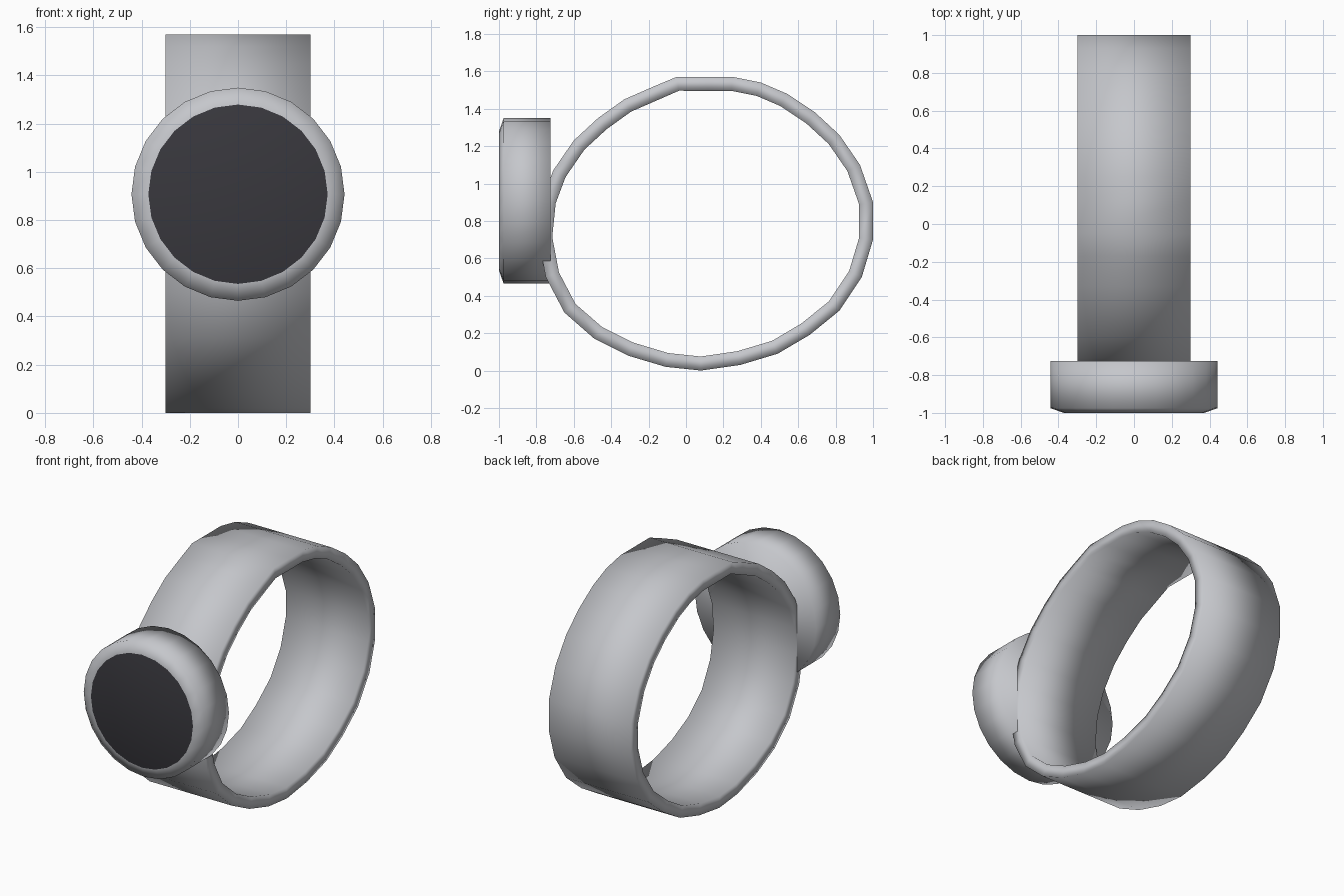
import bpy
import bmesh
from math import cos, sin, tau
from mathutils import Vector

default_cube = bpy.data.objects.get("Cube")
if default_cube:
    bpy.data.objects.remove(default_cube)


def make_material(name, colour):
    material = bpy.data.materials.new(name)
    material.use_nodes = True
    material.diffuse_color = colour
    shader = material.node_tree.nodes["Principled BSDF"]
    shader.inputs["Base Color"].default_value = colour
    return material


silver = make_material("silver grey", (0.56, 0.57, 0.60, 1))
charcoal = make_material("charcoal glass", (0.04, 0.039, 0.047, 1))


def bridge(bm, first, second):
    """Join two equal loops of vertices with a strip of quads."""
    count = len(first)
    for i in range(count):
        j = (i + 1) % count
        bm.faces.new((first[i], first[j], second[j], second[i]))


def finish(bm, name, materials):
    """Turn the bmesh into a smooth-shaded object."""
    bmesh.ops.recalc_face_normals(bm, faces=bm.faces)
    for face in bm.faces:
        face.smooth = True
    mesh = bpy.data.meshes.new(name)
    bm.to_mesh(mesh)
    bm.free()
    for material in materials:
        mesh.materials.append(material)
    obj = bpy.data.objects.new(name, mesh)
    bpy.context.collection.objects.link(obj)
    return obj


def inset_profile(points, distance):
    """Offset a closed (y, z) profile towards its inside."""
    centre = sum(points, Vector((0, 0))) / len(points)
    result = []
    for i, point in enumerate(points):
        along = (points[(i + 1) % len(points)] - points[i - 1]).normalized()
        normal = Vector((along.y, -along.x))
        if normal.dot(point - centre) > 0:
            normal.negate()
        result.append(point + normal * distance)
    return result


# Wrist band: outer side profile, going round from the top to the back
band_outline = [Vector(p) for p in (
    (.12, 1.57), (.25, 1.57), (.40, 1.54), (.54, 1.48), (.69, 1.38),
    (.82, 1.26), (.93, 1.1), (1, .9), (1, .7), (.94, .5),
    (.82, .32), (.66, .19), (.49, .09), (.29, .03), (.08, 0),
    (-.11, .02), (-.31, .08), (-.49, .17), (-.65, .31), (-.75, .5),
    (-.79, .71), (-.77, .91), (-.71, 1.07), (-.60, 1.23),
    (-.47, 1.35), (-.33, 1.45), (-.17, 1.52), (-.05, 1.57))]
band_inside = inset_profile(band_outline, .075)
BAND_HALF_WIDTH = .3

bm = bmesh.new()
rings = [[bm.verts.new((side * BAND_HALF_WIDTH, p.x, p.y)) for p in profile]
         for profile, side in ((band_outline, -1), (band_outline, 1),
                               (band_inside, 1), (band_inside, -1))]
for i in range(len(rings)):
    bridge(bm, rings[i - 1], rings[i])
finish(bm, "wrist_band", [silver])

# Watch case: round body with a bevelled front rim and a dark front glass
CASE_HEIGHT = .907
CASE_SIDES = 24
CASE_PROFILE = ((-.725, .442), (-.975, .442), (-1, .372))

bm = bmesh.new()
rings = [[bm.verts.new((radius * sin(tau * i / CASE_SIDES), y,
                        CASE_HEIGHT + radius * cos(tau * i / CASE_SIDES)))
          for i in range(CASE_SIDES)] for y, radius in CASE_PROFILE]
for near, far in zip(rings, rings[1:]):
    bridge(bm, near, far)
bm.faces.new(rings[0])
glass = bm.faces.new(rings[-1])
glass.material_index = 1
finish(bm, "watch_case", [silver, charcoal])
